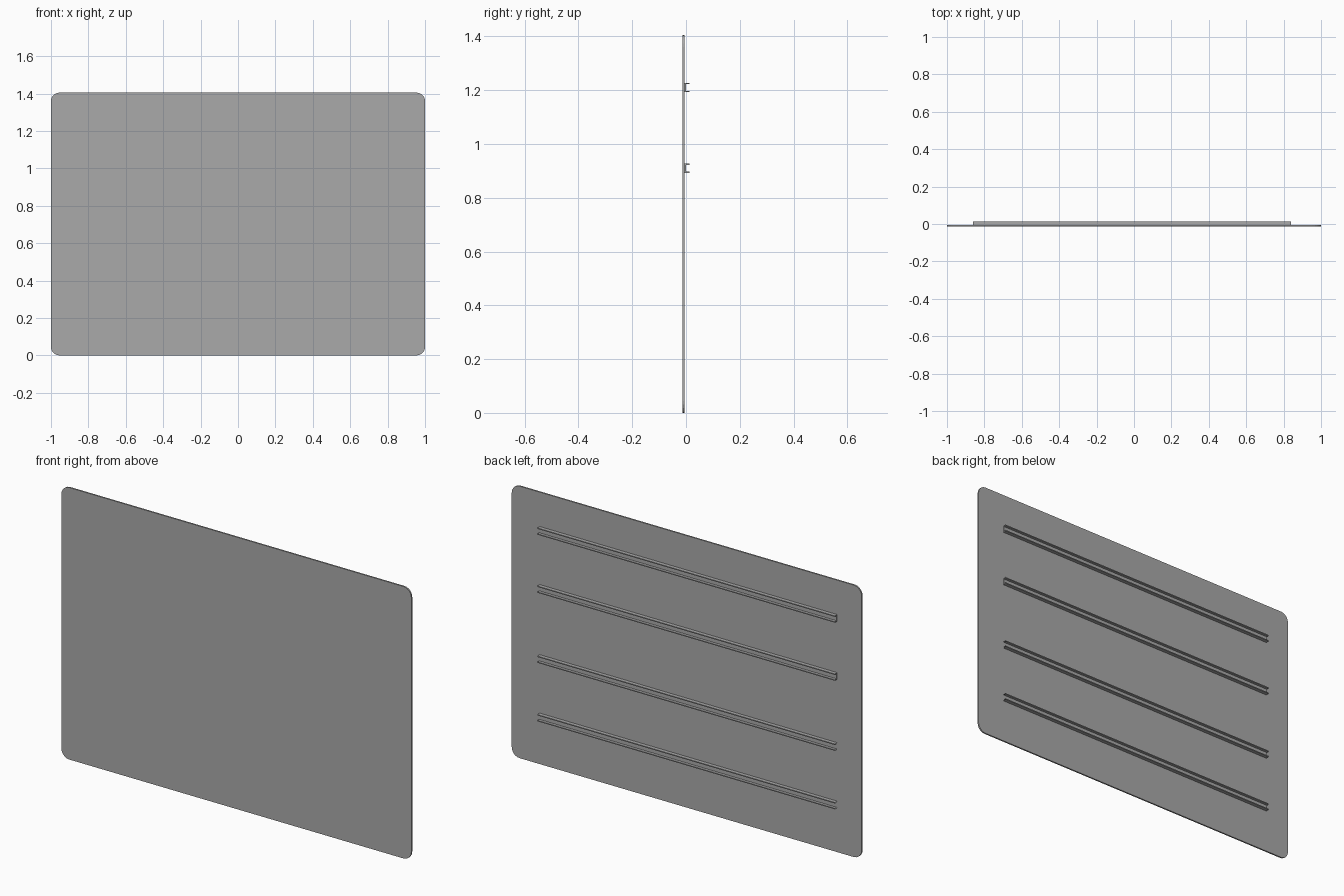
import bpy
import math

cube = bpy.data.objects.get("Cube")
if cube:
    bpy.data.objects.remove(cube, do_unlink=True)

WIDTH, HEIGHT = 2.0, 1.405
FRONT, BACK, RAIL_BACK = -0.0135, -0.0055, 0.0135

grey = bpy.data.materials.new("plain grey")
grey.use_nodes = True
colour = (0.4, 0.4, 0.4, 1)
grey.diffuse_color = colour
grey.node_tree.nodes["Principled BSDF"].inputs["Base Color"].default_value = colour


def prism(name, start, end, caps=True):
    """Join two matching outlines with side walls and optional end caps."""
    n = len(start)
    faces = [(i, (i + 1) % n, n + (i + 1) % n, n + i) for i in range(n)]
    if caps:
        faces += [tuple(reversed(range(n))), tuple(range(n, 2 * n))]
    mesh = bpy.data.meshes.new(name)
    mesh.from_pydata(start + end, [], faces)
    mesh.materials.append(grey)
    obj = bpy.data.objects.new(name, mesh)
    bpy.context.collection.objects.link(obj)
    return obj


# Flat panel with rounded corners
def panel_outline(y, radius=0.045, steps=5):
    points = []
    corners = [(1, 1), (-1, 1), (-1, -1), (1, -1)]
    for quarter, (sx, sz) in enumerate(corners):
        cx = sx * (WIDTH / 2 - radius)
        cz = HEIGHT / 2 + sz * (HEIGHT / 2 - radius)
        for i in range(steps + 1):
            a = math.pi / 2 * (quarter + i / steps)
            points.append((cx + radius * math.cos(a), y, cz + radius * math.sin(a)))
    return points


# Outlines turn clockwise seen from the back, so walls face outward
prism("panel", panel_outline(BACK)[::-1], panel_outline(FRONT)[::-1])


# Channel rails, open towards the back
def rail_outline(x, z, half=0.0175, wall=0.005):
    inner = half - wall
    web = BACK + wall
    profile = [(BACK, -half), (RAIL_BACK, -half), (RAIL_BACK, -inner), (web, -inner),
               (web, inner), (RAIL_BACK, inner), (RAIL_BACK, half), (BACK, half)]
    return [(x, y, z + dz) for y, dz in profile]


# The upper two rails are closed at the ends, the lower two are open shells
rails = [("top_rail", 1.21, True), ("upper_rail", 0.91, True),
         ("lower_rail", 0.548, False), ("bottom_rail", 0.246, False)]
for name, z, capped in rails:
    prism(name, rail_outline(-0.86, z), rail_outline(0.84, z), capped)

# Make every surface face outward
import bmesh
for obj in bpy.context.collection.objects:
    if obj.name == "panel" or obj.name.endswith("rail"):
        bm = bmesh.new()
        bm.from_mesh(obj.data)
        bmesh.ops.recalc_face_normals(bm, faces=bm.faces)
        bm.to_mesh(obj.data)
        bm.free()
